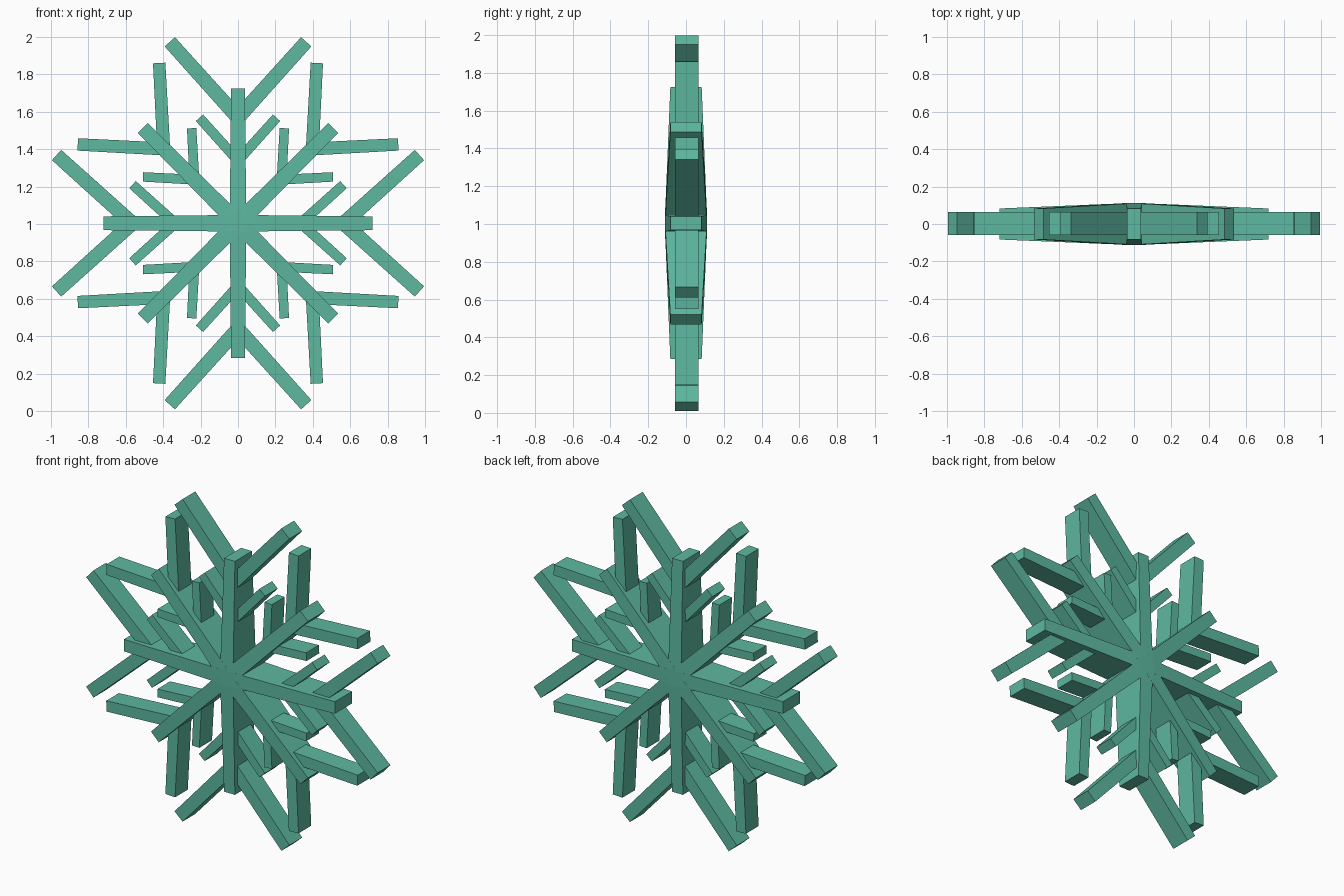
import bpy, bmesh
from math import sin, cos, radians
from mathutils import Vector

if "Cube" in bpy.data.objects:
    bpy.data.objects.remove(bpy.data.objects["Cube"])

CENTRE = Vector((0, 0, 1.004))
mat = bpy.data.materials.new("ice_teal")
mat.diffuse_color = (0.11, 0.48, 0.35, 1)
mat.use_nodes = True
mat.node_tree.nodes["Principled BSDF"].inputs["Base Color"].default_value = mat.diffuse_color


def bar(name, origin, angle, sections, y=0.0):
    """Rectangular bar in the XZ plane; sections = (distance, half width, half depth)."""
    d = Vector((cos(angle), 0, sin(angle)))
    n = Vector((-sin(angle), 0, cos(angle)))
    bm = bmesh.new()
    rings = []
    for s, w, t in sections:
        rings.append([bm.verts.new(origin + d * s + n * a * w + Vector((0, y + b * t, 0)))
                      for a, b in ((-1, -1), (1, -1), (1, 1), (-1, 1))])
    for r0, r1 in zip(rings, rings[1:]):
        for i in range(4):
            j = (i + 1) % 4
            bm.faces.new((r0[i], r0[j], r1[j], r1[i]))
    bm.faces.new(rings[0])
    bm.faces.new(rings[-1])
    bmesh.ops.recalc_face_normals(bm, faces=bm.faces)
    mesh = bpy.data.meshes.new(name)
    bm.to_mesh(mesh)
    bm.free()
    mesh.materials.append(mat)
    bpy.context.collection.objects.link(bpy.data.objects.new(name, mesh))


# four long bars crossing in the middle, thickest at the hub
for k in range(4):
    bar(f"main_bar_{k}", CENTRE, radians(45 * k),
        [(-0.72, 0.037, 0.083), (-0.045, 0.044, 0.111),
         (0.045, 0.044, 0.111), (0.72, 0.037, 0.083)])

# V-shaped twig pairs: (start on arm, length, half width) for straight / diagonal arms
TWIGS = {
    "outer_twig": ((0.565, 0.545, 0.037), (0.562, 0.46, 0.033)),
    "inner_twig": ((0.335, 0.308, 0.026), (0.33, 0.275, 0.025)),
}
for k in range(8):
    a = radians(45 * k)
    for name, kinds in TWIGS.items():
        start, length, w = kinds[k % 2]
        root = CENTRE + Vector((cos(a), 0, sin(a))) * start
        for side in (-1, 1):
            bar(f"{name}_{k}_{'left' if side > 0 else 'right'}", root,
                a + side * radians(42), [(0, w * 1.05, 0.062), (length, w, 0.062)], y=0.003)
